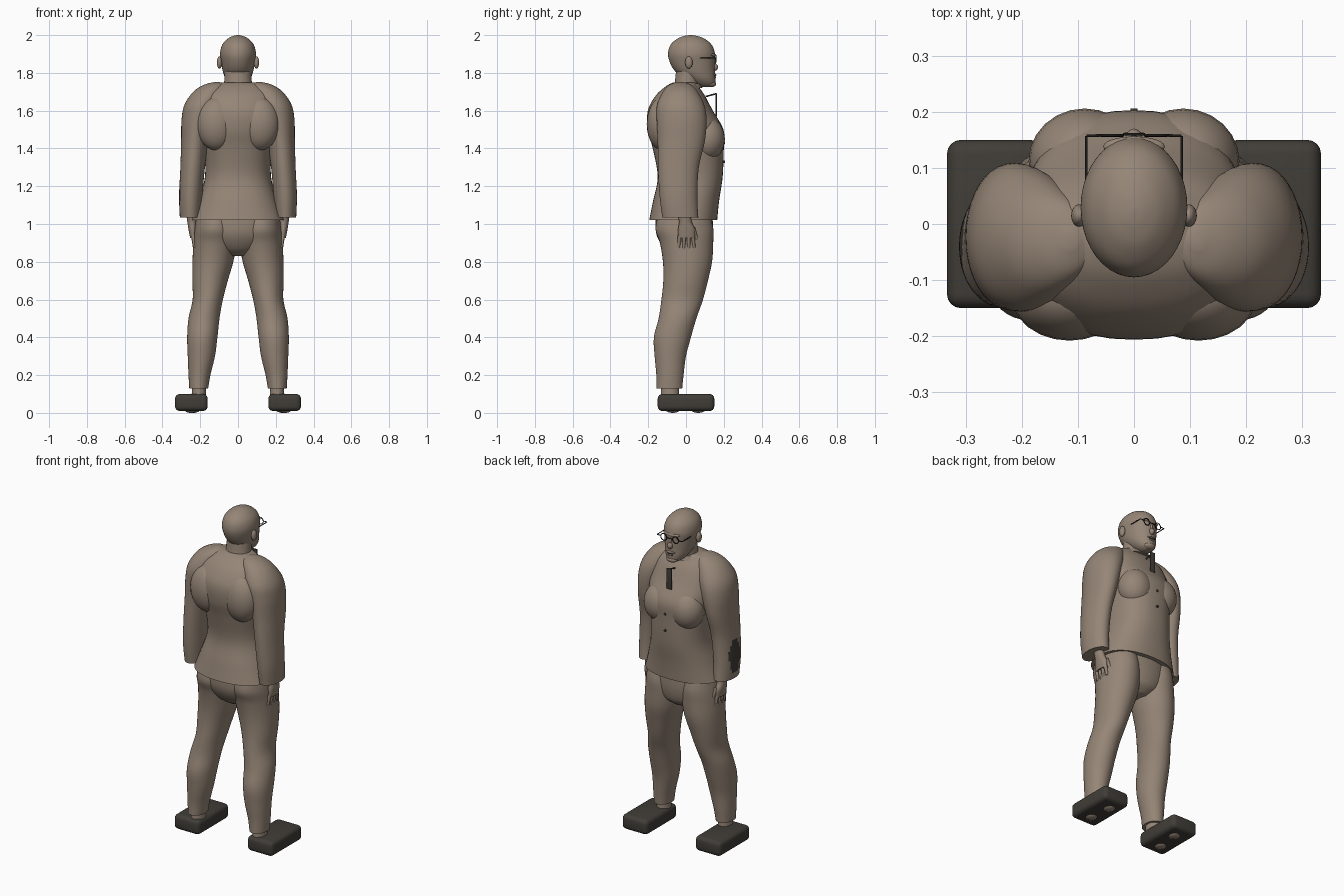
import bpy, bmesh, math
from mathutils import Vector

old = bpy.data.objects.get("Cube")
if old:
    bpy.data.objects.remove(old)


def material(name, rgb):
    m = bpy.data.materials.new(name)
    m.use_nodes = True
    m.diffuse_color = (*rgb, 1)
    m.node_tree.nodes["Principled BSDF"].inputs["Base Color"].default_value = (*rgb, 1)
    return m


TAN = material("warm tan", (0.30, 0.235, 0.182))
DARK = material("dark brown", (0.052, 0.047, 0.039))
BLACK = material("black", (0.012, 0.011, 0.010))


def finish(name, bm, mat, angle=50):
    bmesh.ops.recalc_face_normals(bm, faces=bm.faces)
    mesh = bpy.data.meshes.new(name)
    bm.to_mesh(mesh)
    bm.free()
    ob = bpy.data.objects.new(name, mesh)
    bpy.context.collection.objects.link(ob)
    mesh.materials.append(mat)
    bpy.ops.object.select_all(action='DESELECT')
    bpy.context.view_layer.objects.active = ob
    ob.select_set(True)
    bpy.ops.object.shade_smooth_by_angle(angle=math.radians(angle))
    return ob


def spline(a, b, c, d, t):
    return 0.5 * (2*b + (c-a)*t + (2*a-5*b+4*c-d)*t*t + (3*b-a-3*c+d)*t**3)


# Skin a stack of (z, centre x, centre y, radius x, radius y) rings
def loft(name, rings, mat=TAN, side=1, power=2.0, sides=40, steps=5):
    bm = bmesh.new()
    pts = [rings[0]] + rings + [rings[-1]]
    dense = [[spline(*v, k / steps) for v in zip(*pts[i:i+4])]
             for i in range(len(rings) - 1) for k in range(steps)] + [rings[-1]]
    loops = []
    for z, cx, cy, rx, ry in dense:
        loop = []
        for i in range(sides):
            c, s = math.cos(math.tau*i/sides), math.sin(math.tau*i/sides)
            px = math.copysign(abs(c)**(2/power), c)
            py = math.copysign(abs(s)**(2/power), s)
            loop.append(bm.verts.new((side*(cx + rx*px), cy + ry*py, z)))
        loops.append(loop)
    for a, b in zip(loops, loops[1:]):
        for i in range(sides):
            j = (i+1) % sides
            bm.faces.new((a[i], a[j], b[j], b[i]))
    bm.faces.new(loops[0])
    bm.faces.new(loops[-1])
    return finish(name, bm, mat)


def blob(name, loc, radii, mat=TAN):
    bm = bmesh.new()
    bmesh.ops.create_uvsphere(bm, u_segments=24, v_segments=14, radius=1)
    bmesh.ops.scale(bm, vec=radii, verts=bm.verts)
    bmesh.ops.translate(bm, vec=loc, verts=bm.verts)
    return finish(name, bm, mat)


def box(name, loc, size, mat, bevel=0.0):
    bm = bmesh.new()
    bmesh.ops.create_cube(bm, size=1)
    bmesh.ops.scale(bm, vec=size, verts=bm.verts)
    if bevel:
        bmesh.ops.bevel(bm, geom=bm.edges[:], offset=bevel, segments=4,
                        profile=0.5, affect='EDGES')
    bmesh.ops.translate(bm, vec=loc, verts=bm.verts)
    return finish(name, bm, mat)


def rod(name, a, b, r, mat, r2=None):
    a, b = Vector(a), Vector(b)
    bm = bmesh.new()
    bmesh.ops.create_cone(bm, cap_ends=True, segments=10, radius1=r,
                          radius2=r if r2 is None else r2, depth=(b-a).length)
    bmesh.ops.rotate(bm, matrix=(b-a).to_track_quat('Z', 'Y').to_matrix(), verts=bm.verts)
    bmesh.ops.translate(bm, vec=(a+b)/2, verts=bm.verts)
    return finish(name, bm, mat)


# Jacket body, trouser seat, neck and head
loft("jacket", [(1.02, 0, -.015, .245, .18), (1.12, 0, .0, .21, .175),
                (1.25, 0, .022, .175, .172), (1.4, 0, .012, .18, .188),
                (1.5, 0, -.002, .2, .2), (1.6, 0, -.03, .21, .172),
                (1.68, 0, -.03, .19, .13), (1.73, 0, -.02, .14, .085),
                (1.75, 0, -.005, .09, .062)], power=2.3)
loft("trouser_seat", [(.83, 0, .01, .05, .07), (.87, 0, .005, .15, .12),
                      (.95, 0, -.008, .215, .15), (1.05, 0, -.01, .22, .15)])
loft("neck", [(1.68, 0, .0, .085, .08), (1.74, 0, .005, .074, .066), (1.84, 0, .02, .07, .07)])
loft("head", [(1.725, 0, .105, .022, .03), (1.74, 0, .095, .045, .058),
              (1.77, 0, .073, .067, .082), (1.81, 0, .047, .081, .106),
              (1.86, 0, .033, .09, .12), (1.905, 0, .029, .095, .124),
              (1.95, 0, .027, .083, .108), (1.982, 0, .026, .053, .07),
              (1.996, 0, .025, .024, .032), (2.0, 0, .025, .003, .004)])
collar = loft("collar", [(1.72, 0, -.008, .105, .095), (1.745, 0, 0, .085, .077)])

# Face
blob("nose", (0, .148, 1.83), (.016, .022, .02))
blob("nose_bridge", (0, .145, 1.86), (.009, .014, .03))
blob("brow", (0, .138, 1.895), (.055, .018, .012))
blob("upper_lip", (0, .147, 1.79), (.028, .014, .008))
blob("lower_lip", (0, .143, 1.775), (.025, .015, .008))
blob("chin", (0, .132, 1.742), (.036, .028, .018))
box("mouth_line", (0, .155, 1.783), (.036, .006, .003), DARK)

# Glasses bridge, tie and jacket buttons
rod("glasses_bridge", (-.02, .16, 1.877), (.02, .16, 1.877), .0025, BLACK)
box("tie", (0, .16, 1.63), (.034, .007, .125), DARK, .002)
rod("tie_loop", (0, .105, 1.675), (0, .16, 1.69), .004, DARK)
for i, z in enumerate((1.43, 1.33)):
    rod(f"button_{i+1}", (0, .18, z), (0, .206, z), .007, DARK)

for side, tag in ((1, "left"), (-1, "right")):
    # Chest and shoulder blade volumes
    blob(f"{tag}_chest", (side*.088, .112, 1.45), (.1, .094, .115))
    blob(f"{tag}_shoulder_blade", (side*.115, -.125, 1.53), (.105, .083, .14))

    # Sleeve running over the shoulder
    sleeve = loft(f"{tag}_sleeve", [
        (1.035, .252, -.03, .056, .095), (1.15, .25, -.04, .062, .1),
        (1.3, .24, -.04, .065, .108), (1.44, .228, -.025, .073, .125),
        (1.55, .212, -.023, .087, .132), (1.63, .19, -.028, .094, .125),
        (1.7, .155, -.03, .082, .092), (1.737, .125, -.03, .055, .058),
        (1.752, .112, -.03, .012, .015)], side=side)
    if side < 0:
        # Oval patch on the outside of one sleeve
        sleeve.data.materials.append(DARK)
        for p in sleeve.data.polygons:
            c = p.center
            if c.x < -.26 and ((c.z-1.17)/.1)**2 + ((c.y+.035)/.05)**2 < 1:
                p.material_index = 1

    # Hand with fingers
    loft(f"{tag}_hand", [(.925, .238, .003, .015, .043), (.97, .24, .003, .022, .045),
                         (1.01, .243, -.003, .025, .034), (1.06, .248, -.01, .028, .034)],
         side=side, sides=20)
    for k in range(4):
        y = -.033 + .023*k
        rod(f"{tag}_finger_{k+1}", (side*.238, y, .94),
            (side*.23, y*1.2, .86 if k in (1, 2) else .875), .011, TAN, .007)
    rod(f"{tag}_thumb", (side*.23, .035, .98), (side*.215, .062, .905), .013, TAN, .008)

    # Trouser leg and ankle
    loft(f"{tag}_trouser_leg", [
        (.13, .208, -.088, .05, .068), (.2, .204, -.085, .058, .072),
        (.3, .194, -.083, .072, .083), (.4, .189, -.072, .08, .098),
        (.5, .18, -.045, .082, .1), (.6, .16, -.02, .08, .11),
        (.7, .148, -.002, .094, .118), (.8, .133, .008, .108, .13),
        (.9, .122, .003, .114, .141), (.97, .12, -.008, .11, .153),
        (1.04, .12, -.01, .1, .14)], side=side)
    loft(f"{tag}_ankle", [(.05, .207, -.085, .045, .055), (.1, .207, -.085, .038, .048),
                          (.16, .207, -.085, .036, .046)], side=side, sides=24)

    # Shoe with the sole bumps of the foot
    box(f"{tag}_shoe", (side*.247, 0, .055), (.173, .3, .09), DARK, .025)
    for k, (x, y) in enumerate(((.235, .065), (.25, -.07))):
        blob(f"{tag}_sole_{k+1}", (side*x, y, .02), (.035, .04, .02))

    # Ear
    blob(f"{tag}_ear", (side*.098, .015, 1.855), (.014, .02, .032))

    # Eye, round lens rim and temple arm
    blob(f"{tag}_eye", (side*.036, .128, 1.873), (.014, .01, .009))
    bpy.ops.mesh.primitive_torus_add(location=(side*.04, .158, 1.875),
                                     rotation=(math.pi/2, 0, 0), major_radius=.02,
                                     minor_radius=.0025, major_segments=24, minor_segments=8)
    rim = bpy.context.object
    rim.name = f"{tag}_lens_rim"
    rim.data.materials.append(BLACK)
    bpy.ops.object.shade_smooth()
    rod(f"{tag}_temple_arm", (side*.085, .157, 1.878), (side*.085, .07, 1.878), .0025, BLACK)
    rod(f"{tag}_hinge", (side*.06, .158, 1.878), (side*.085, .157, 1.878), .0025, BLACK)
